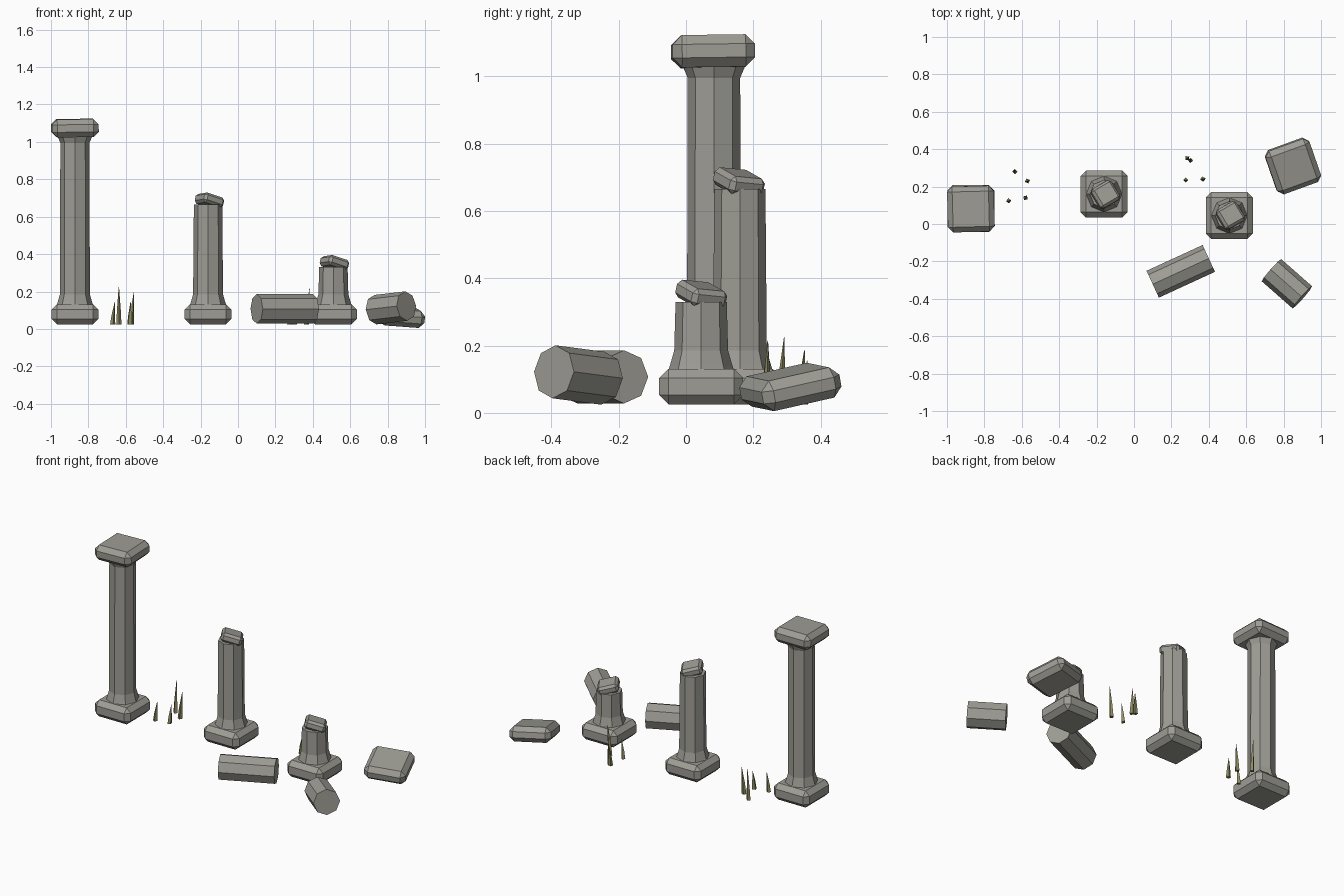
import bpy, bmesh, math
from mathutils import Matrix, Vector, Euler

if "Cube" in bpy.data.objects:
    bpy.data.objects.remove(bpy.data.objects["Cube"])


def material(name, rgb):
    m = bpy.data.materials.new(name)
    m.diffuse_color = (*rgb, 1)
    m.use_nodes = True
    m.node_tree.nodes["Principled BSDF"].inputs["Base Color"].default_value = m.diffuse_color
    return m


STONE = material("weathered stone", (0.34, 0.335, 0.30))
GRASS = material("dry grass", (0.27, 0.26, 0.12))


def finish(bm, name, mat, loc=(0, 0, 0), rot=(0, 0, 0)):
    bmesh.ops.recalc_face_normals(bm, faces=bm.faces)
    me = bpy.data.meshes.new(name)
    bm.to_mesh(me)
    bm.free()
    me.materials.append(mat)
    ob = bpy.data.objects.new(name, me)
    ob.location = loc
    ob.rotation_euler = Euler([math.radians(a) for a in rot])
    bpy.context.collection.objects.link(ob)
    return ob


def block(name, loc, size, rot=(0, 0, 0), bevel=0.028):
    """Stone block with chamfered edges."""
    bm = bmesh.new()
    bmesh.ops.create_cube(bm, size=1, matrix=Matrix.Diagonal((*size, 1)))
    bmesh.ops.bevel(bm, geom=bm.edges[:], offset=bevel, segments=1, affect='EDGES')
    return finish(bm, name, STONE, loc, rot)


def lathe(name, profile, mat, loc, rot=(0, 0, 0), sides=8):
    """Stack of rings from (radius, z, x shift) rows, capped at both ends."""
    bm = bmesh.new()
    rings = []
    for r, z, dx in profile:
        rings.append([bm.verts.new((dx + r * math.cos(math.tau * i / sides),
                                    r * math.sin(math.tau * i / sides), z))
                      for i in range(sides)])
    for a, b in zip(rings, rings[1:]):
        for i in range(sides):
            j = (i + 1) % sides
            bm.faces.new((a[i], a[j], b[j], b[i]))
    bm.faces.new(rings[0][::-1])
    bm.faces.new(rings[-1])
    return finish(bm, name, mat, loc, rot)


def column(name, x, y, top, whole=False):
    """Square plinth and octagonal shaft; flared at the top when whole."""
    block(name + "_base", (x, y, 0.078), (0.25, 0.25, 0.106))
    prof = [(0.10, 0.12, 0), (0.093, 0.14, 0), (0.08, 0.185, 0)]
    if whole:
        prof += [(0.078, 0.995, 0), (0.095, 1.035, 0)]
    else:
        prof += [(0.076, top, 0)]
    lathe(name + "_shaft", prof, STONE, (x, y, 0))


# Standing columns
column("tall_column", -0.872, 0.083, 1.035, whole=True)
block("tall_column_capital", (-0.872, 0.08, 1.074), (0.25, 0.245, 0.096), (0.8, -0.8, 1.5))
column("middle_column", -0.16, 0.16, 0.665)
column("short_column", 0.51, 0.045, 0.33)

# Broken chunks on the two snapped shafts
for name, x, y, z in (("middle_column_chunk", -0.153, 0.157, 0.686),
                      ("short_column_chunk", 0.515, 0.045, 0.352)):
    block(name, (x, y, z), (0.125, 0.12, 0.055), (-5, 16, 30), 0.014)


# Fallen shaft drums, each laid between two end points
def drum(name, a, b, radius):
    a, b = Vector(a), Vector(b)
    d = b - a
    ob = lathe(name, [(radius, 0, 0), (radius, d.length, 0)], STONE, a)
    ob.rotation_euler = d.to_track_quat('Z', 'Y').to_euler()


drum("fallen_drum_long", (0.10, -0.322, 0.107), (0.40, -0.184, 0.107), 0.079)
drum("fallen_drum_short", (0.735, -0.247, 0.103), (0.9, -0.392, 0.122), 0.079)

# Fallen capital leaning on the ground
block("fallen_capital", (0.85, 0.31, 0.077), (0.25, 0.25, 0.092), (12, 4, 20))

# Grass blades: x, y, height, lean, heading
blades = [(-0.637, 0.28, 0.20, 0.012, 90), (-0.57, 0.23, 0.17, 0.014, 20),
          (-0.58, 0.14, 0.12, 0.012, 60), (-0.67, 0.124, 0.12, 0.012, 10),
          (0.285, 0.352, 0.13, 0.012, 40), (0.302, 0.34, 0.16, 0.012, 80),
          (0.277, 0.235, 0.12, 0.012, 0), (0.367, 0.24, 0.19, 0.016, 10)]
for n, (x, y, h, lean, head) in enumerate(blades):
    lathe(f"grass_blade_{n + 1}",
          [(0.014, 0, 0), (0.010, h * 0.4, lean * 0.3), (0.001, h, lean)],
          GRASS, (x, y, 0.025), (0, 0, head), sides=4)
